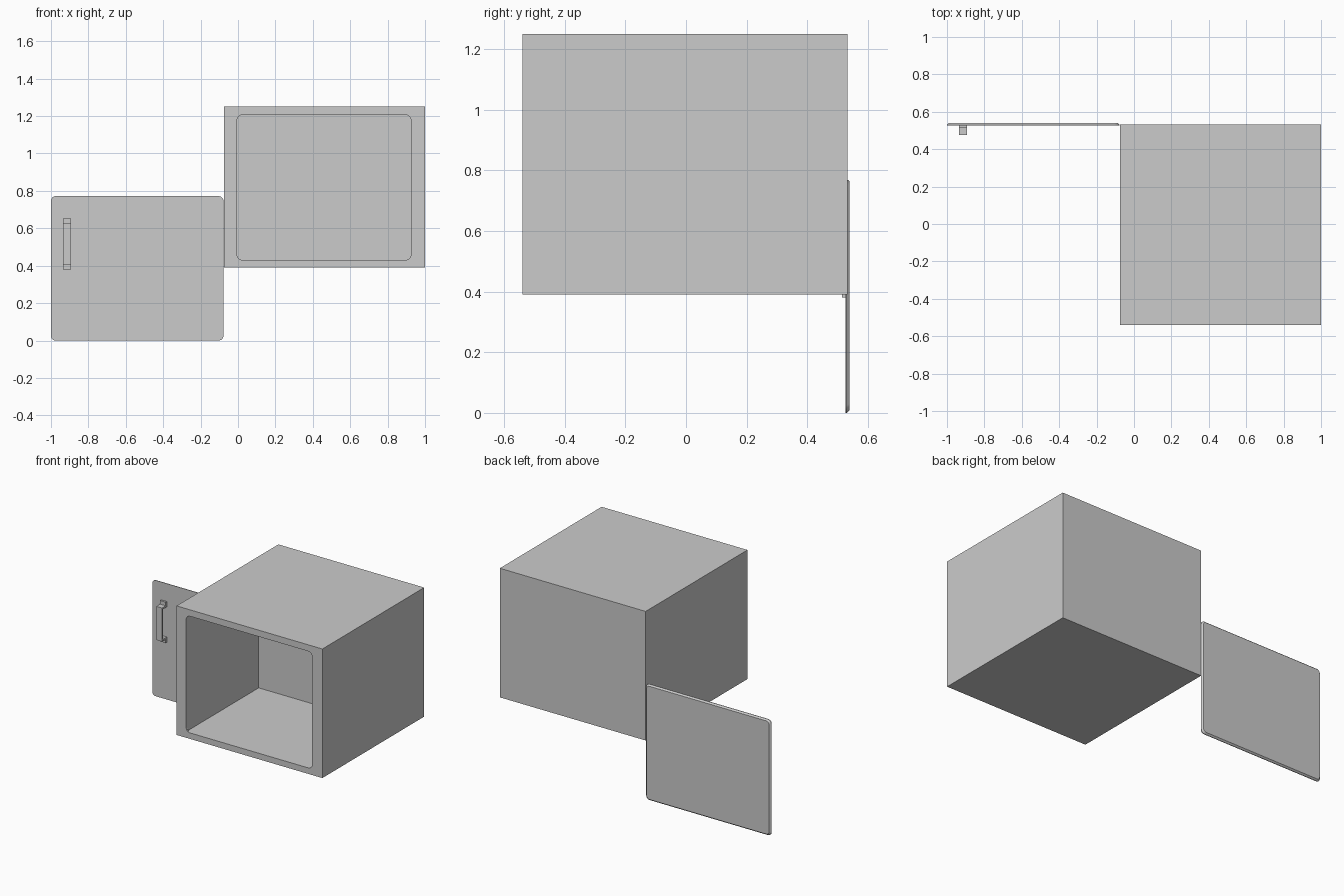
import bpy, bmesh
from math import cos, sin, pi

if "Cube" in bpy.data.objects:
    bpy.data.objects.remove(bpy.data.objects["Cube"])

ARC = 6  # segments per rounded corner


def rect_ring(x0, x1, z0, z1, y, r=0.0):
    """Rounded rectangle in the xz plane; r=0 gives a square corner."""
    pts = []
    corners = [(x1 - r, z1 - r), (x0 + r, z1 - r), (x0 + r, z0 + r), (x1 - r, z0 + r)]
    for k, (cx, cz) in enumerate(corners):
        for i in range(ARC + 1):
            a = (k + i / ARC) * pi / 2
            pts.append((cx + r * cos(a), y, cz + r * sin(a)))
    return pts


def finish(name, bm, smooth=True):
    bmesh.ops.recalc_face_normals(bm, faces=bm.faces)
    me = bpy.data.meshes.new(name)
    bm.to_mesh(me)
    bm.free()
    ob = bpy.data.objects.new(name, me)
    bpy.context.collection.objects.link(ob)
    if smooth:
        bpy.ops.object.select_all(action='DESELECT')
        ob.select_set(True)
        bpy.context.view_layer.objects.active = ob
        bpy.ops.object.shade_smooth_by_angle(angle=0.5)
    return ob


def loft(name, rings):
    """Join rings in order and close both ends."""
    bm = bmesh.new()
    loops = [[bm.verts.new(p) for p in ring] for ring in rings]
    n = len(loops[0])
    for a, b in zip(loops, loops[1:]):
        for i in range(n):
            j = (i + 1) % n
            bm.faces.new((a[i], a[j], b[j], b[i]))
    bmesh.ops.remove_doubles(bm, verts=bm.verts, dist=1e-5)
    bmesh.ops.holes_fill(bm, edges=[e for e in bm.edges if e.is_boundary], sides=0)
    return finish(name, bm)


# Cabinet: outer shell, rounded front opening, square-cornered cavity
outer = (-0.075, 1.0, 0.39, 1.25)
hole = (-0.005, 0.925, 0.43, 1.207)
loft("cabinet", [
    rect_ring(*outer, 0.532),
    rect_ring(*outer, -0.54),
    rect_ring(*hole, -0.54, 0.03),
    rect_ring(*hole, -0.53, 0.03),
    rect_ring(*hole, -0.53),
    rect_ring(*hole, 0.225),
])

# Door panel: rounded corners, chamfered back rim
b = 0.009
loft("door", [
    rect_ring(-1.0, -0.078, 0.0, 0.772, 0.526, 0.025),
    rect_ring(-1.0, -0.078, 0.0, 0.772, 0.53, 0.025),
    rect_ring(-1.0 + b, -0.078 - b, b, 0.772 - b, 0.54, 0.022),
])

# Handle: bent strip with mounting flanges, mirrored top to bottom
zm = 0.517
half_out = [(0.527, 0.136), (0.514, 0.136), (0.514, 0.112), (0.475, 0.112)]
half_in = [(0.487, 0.1), (0.527, 0.1)]
profile = ([(y, zm + d) for y, d in half_out] + [(y, zm - d) for y, d in reversed(half_out)]
           + [(y, zm - d) for y, d in reversed(half_in)] + [(y, zm + d) for y, d in half_in])
bm = bmesh.new()
face = bm.faces.new([bm.verts.new((-0.935, y, z)) for y, z in profile])
ext = bmesh.ops.extrude_face_region(bm, geom=[face])
bmesh.ops.translate(bm, vec=(0.042, 0, 0),
                    verts=[v for v in ext["geom"] if isinstance(v, bmesh.types.BMVert)])
if not face.is_valid or any(e.is_boundary for e in bm.edges):
    bmesh.ops.holes_fill(bm, edges=[e for e in bm.edges if e.is_boundary], sides=0)
finish("door_handle", bm, smooth=False)
